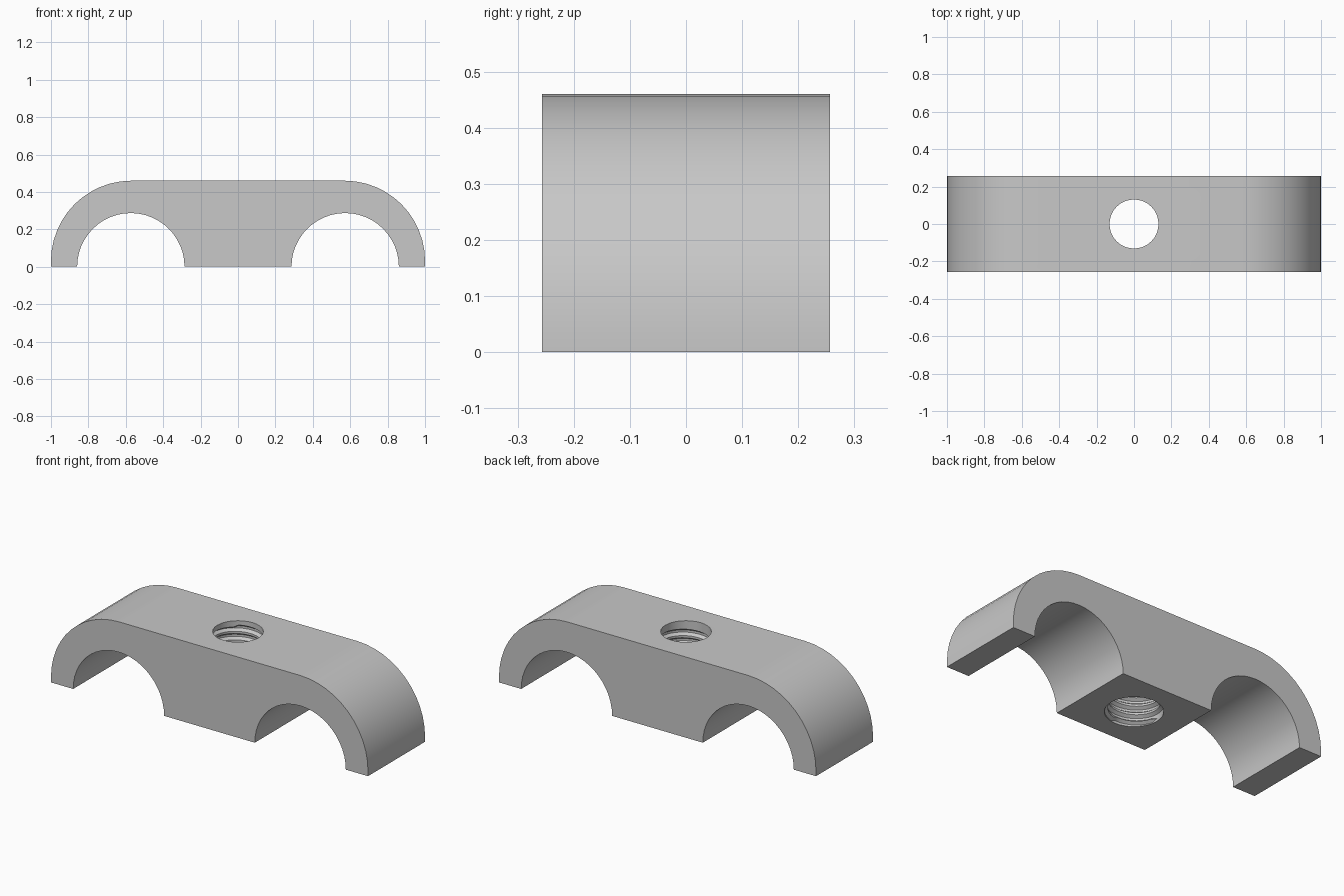
import bpy, bmesh, math

if "Cube" in bpy.data.objects:
    bpy.data.objects.remove(bpy.data.objects["Cube"])

HALF_DEPTH, HEIGHT = 0.257, 0.46
CHANNEL_X, CHANNEL_R, CORNER_R = 0.573, 0.287, 0.43
CREST_R, ROOT_R, PITCH = 0.131, 0.148, 0.049

metal = bpy.data.materials.new("light grey metal")
metal.use_nodes = True
metal.diffuse_color = (0.58, 0.58, 0.58, 1)
metal.node_tree.nodes["Principled BSDF"].inputs["Base Color"].default_value = metal.diffuse_color


def make_object(name, bm):
    bmesh.ops.recalc_face_normals(bm, faces=bm.faces)
    mesh = bpy.data.meshes.new(name)
    bm.to_mesh(mesh)
    bm.free()
    mesh.materials.append(metal)
    obj = bpy.data.objects.new(name, mesh)
    bpy.context.collection.objects.link(obj)
    return obj


def arc(cx, cz, r, start, end, steps):
    angles = [math.radians(start + (end - start) * i / steps) for i in range(steps + 1)]
    return [(cx + r * math.cos(a), cz + r * math.sin(a)) for a in angles]


# Clamp body: half profile with channel and rounded shoulder, mirrored and extruded
half = arc(CHANNEL_X, 0, CHANNEL_R, 180, 0, 24) + [(1, 0)]
half += arc(1 - CORNER_R, HEIGHT - CORNER_R, CORNER_R, 0, 90, 12)
profile = half + [(-x, z) for x, z in reversed(half)]
bm = bmesh.new()
front = bm.faces.new([bm.verts.new((x, -HALF_DEPTH, z)) for x, z in profile])
extruded = bmesh.ops.extrude_face_region(bm, geom=[front])["geom"]
bmesh.ops.translate(bm, vec=(0, 2 * HALF_DEPTH, 0),
                    verts=[v for v in extruded if isinstance(v, bmesh.types.BMVert)])
body = make_object("clamp_body", bm)

# Thread cutter: a helical grid whose columns join one pitch higher at the seam
COLS, TURNS = 32, 14
PROFILE = [(0, CREST_R), (0.25, CREST_R), (0.5, ROOT_R), (0.75, ROOT_R)]
STEP = len(PROFILE)
ROWS = TURNS * STEP
bm = bmesh.new()
grid = []
for i in range(COLS):
    column = []
    a = 2 * math.pi * i / COLS
    for j in range(ROWS + (STEP if i == 0 else 0)):
        offset, r = PROFILE[j % STEP]
        z = -0.12 + PITCH * (i / COLS + j // STEP + offset)
        if z > HEIGHT - 0.035:
            r = CREST_R
        elif z < 0.015:
            r = ROOT_R
        column.append(bm.verts.new((r * math.cos(a), r * math.sin(a), z)))
    grid.append(column)
for i in range(COLS):
    for j in range(ROWS - 1):
        if i < COLS - 1:
            c, d = grid[i + 1][j], grid[i + 1][j + 1]
        else:
            c, d = grid[0][j + STEP], grid[0][j + STEP + 1]
        bm.faces.new((grid[i][j], c, d, grid[i][j + 1]))

# Close both ends of the cutter with fans, well outside the body
bottom = [grid[i][0] for i in range(COLS)] + [grid[0][j] for j in range(STEP, 0, -1)]
top = [grid[i][ROWS - 1] for i in range(COLS)]
top += [grid[0][j] for j in range(ROWS - 1 + STEP, ROWS - 1, -1)]
for loop, z in ((bottom, -0.2), (top, HEIGHT + 0.25)):
    tip = bm.verts.new((0, 0, z))
    for p, q in zip(loop, loop[1:] + loop[:1]):
        bm.faces.new((p, q, tip))
bmesh.ops.triangulate(bm, faces=bm.faces)
cutter = make_object("thread_cutter", bm)
cutter.hide_render = True

# Cut the threaded hole and remove the helper
cut = body.modifiers.new("threaded hole", "BOOLEAN")
cut.operation = "DIFFERENCE"
cut.solver = "EXACT"
cut.object = cutter
bpy.ops.object.select_all(action="DESELECT")
body.select_set(True)
bpy.context.view_layer.objects.active = body
bpy.ops.object.modifier_apply(modifier=cut.name)
bpy.data.objects.remove(cutter)
bpy.ops.object.shade_smooth_by_angle(angle=math.radians(30))
